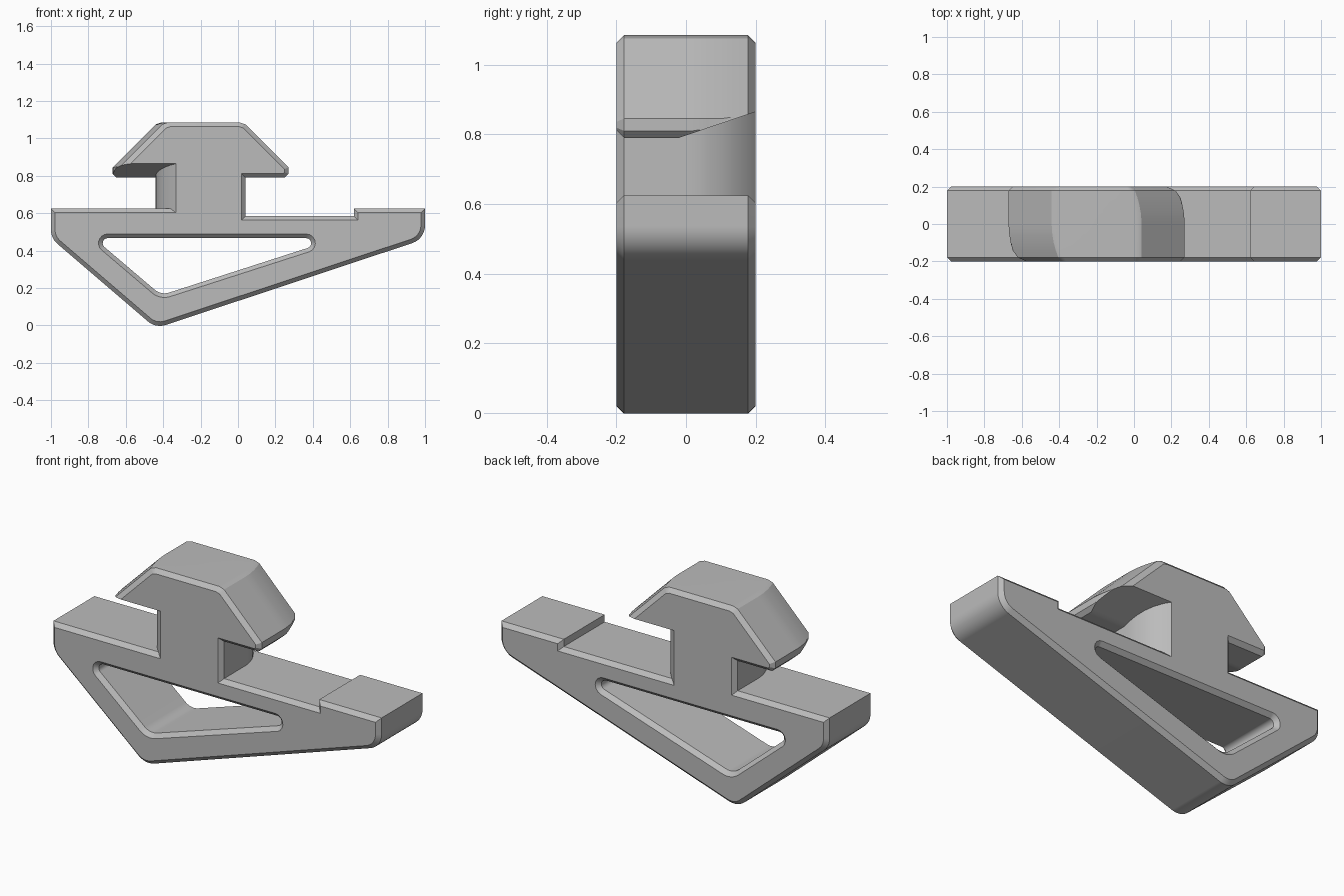
import bpy
import bmesh
from math import sqrt, tan, sin
from mathutils import Vector

if "Cube" in bpy.data.objects:
    bpy.data.objects.remove(bpy.data.objects["Cube"], do_unlink=True)

HALF = 0.2       # half thickness
CHAMFER = 0.022  # edge chamfer
CENTRE = -0.2    # x of the twist-in head
NECK, HEAD = 0.24, 0.47


def rounded(corners, steps=7):
    """Closed profile from (x, z, radius) corners, in counterclockwise order."""
    pts = []
    for i, (x, z, r) in enumerate(corners):
        p = Vector((x, z))
        if r == 0:
            pts.append(p)
            continue
        a = (Vector(corners[i - 1][:2]) - p).normalized()
        b = (Vector(corners[(i + 1) % len(corners)][:2]) - p).normalized()
        half = a.angle(b) / 2
        mid = p + (a + b).normalized() * r / sin(half)
        start = p + a * r / tan(half) - mid
        end = p + b * r / tan(half) - mid
        for k in range(steps + 1):
            t = k / steps
            sweep = start.angle(end)
            pts.append(mid + (start * sin((1 - t) * sweep) + end * sin(t * sweep)) / sin(sweep))
    return pts


def inset(pts, d):
    """Move a closed profile inwards by d with mitred corners."""
    out = []
    for i, p in enumerate(pts):
        e1 = (p - pts[i - 1]).normalized()
        e2 = (pts[(i + 1) % len(pts)] - p).normalized()
        n1, n2 = Vector((-e1.y, e1.x)), Vector((-e2.y, e2.x))
        out.append(p + (n1 + n2) * d / (1 + n1.dot(n2)))
    return out


# Lower arm: stepped top, pointed underside
ARM = rounded([
    (CENTRE - NECK, 0.625, 0), (-1, 0.625, 0), (-1, 0.466, 0.1),
    (-0.439, -0.015, 0.1), (1, 0.463, 0.1), (1, 0.625, 0),
    (0.62, 0.625, 0), (0.62, 0.585, 0), (CENTRE + NECK, 0.585, 0)])
# Triangular window
WINDOW = rounded([(-0.77, 0.467, 0.027), (-0.411, 0.162, 0.08), (0.536, 0.467, 0.027)])


def head_side(side, y, c):
    """One half of the neck and head, from the arm up to the crown."""
    t = side * y                       # the corner is rounded where t > 0
    turned = t > 0
    under = 0 if turned else c
    neck = (sqrt(NECK ** 2 - t * t) if turned else NECK) - under
    d = HEAD - sqrt(HEAD ** 2 - t * t) if turned else 0
    bottom = 0.79 + max(0, t + 0.02) * 0.34 + under
    base = (0.585 if side > 0 else 0.625) - c

    def reach(z):
        return min(HEAD - d - c, 1.315 - d - 1.414 * c - z, z - 0.34 - d - 1.414 * c)

    z1 = max(0.81 + 0.414 * c, bottom + 0.003)
    z2 = max(0.845 - 0.414 * c, z1 + 0.003)
    half = [(neck, base), (neck, bottom), (reach(bottom), bottom),
            (reach(z1), z1), (reach(z2), z2),
            (NECK - d - 0.54 * c, 1.075 - 0.874 * c),
            (0.21 - d - 0.16 * c, 1.085 - c)]
    return [Vector((CENTRE + side * u, z)) for u, z in half]


def outline(y, c):
    arm = inset(ARM, c)[1:-1]
    return arm + head_side(1, y, c) + head_side(-1, y, c)[::-1]


# Loft the outline and the window through the thickness
bm = bmesh.new()
steps = [0.02, 0.04, 0.06, 0.1, 0.14, HALF - CHAMFER, HALF]
stations = [-s for s in reversed(steps)] + [0] + steps


def loft(section):
    rings = []
    for y in stations:
        c = CHAMFER if abs(y) == HALF else 0
        rings.append([bm.verts.new((p.x, y, p.y)) for p in section(y, c)])
    for r, q in zip(rings, rings[1:]):
        for i in range(len(r)):
            bm.faces.new((r[i - 1], r[i], q[i], q[i - 1]))
    return rings


outer = loft(outline)
inner = loft(lambda y, c: inset(WINDOW, -c))

# Flat front and back with the window left open
for end, facing in ((0, -1), (-1, 1)):
    edges = []
    for ring in (outer[end], inner[end]):
        edges += [bm.edges.get((ring[i - 1], ring[i])) for i in range(len(ring))]
    bmesh.ops.triangle_fill(bm, edges=edges, use_beauty=True, normal=(0, facing, 0))
bmesh.ops.recalc_face_normals(bm, faces=bm.faces[:])

mesh = bpy.data.meshes.new("twist_in_hook")
bm.to_mesh(mesh)
bm.free()
hook = bpy.data.objects.new("twist_in_hook", mesh)
bpy.context.collection.objects.link(hook)

# Plain grey material
grey = bpy.data.materials.new("plain_grey")
grey.use_nodes = True
colour = (0.5, 0.5, 0.5, 1)
grey.diffuse_color = colour
grey.node_tree.nodes["Principled BSDF"].inputs["Base Color"].default_value = colour
mesh.materials.append(grey)

# Smooth the rounded parts, keep the chamfers crisp
bpy.ops.object.select_all(action="DESELECT")
hook.select_set(True)
bpy.context.view_layer.objects.active = hook
bpy.ops.object.shade_smooth_by_angle(angle=0.43)
weighted = hook.modifiers.new("even_shading", "WEIGHTED_NORMAL")
weighted.keep_sharp = True
